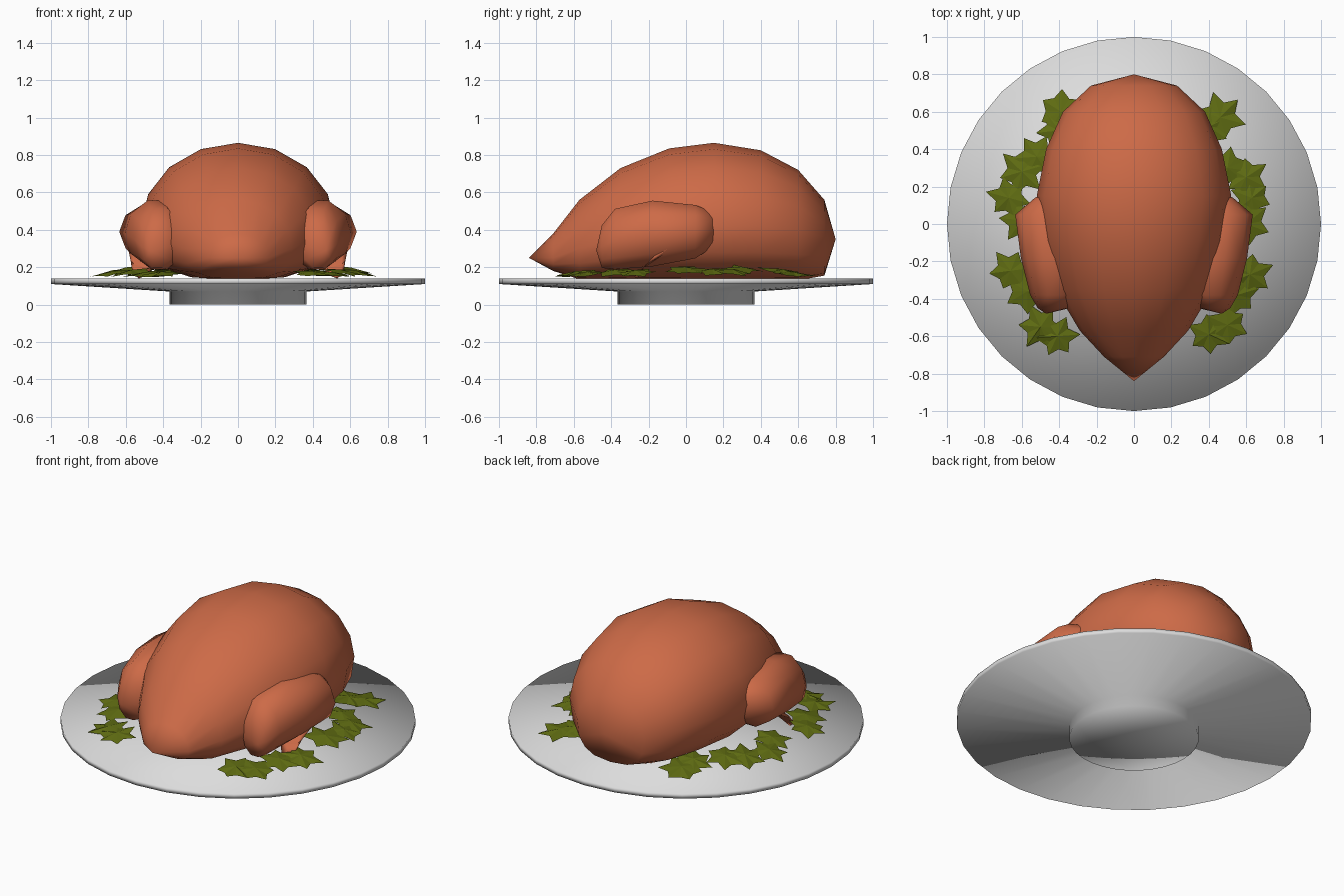
import bpy, bmesh, math, random
from mathutils import Vector

if "Cube" in bpy.data.objects:
    bpy.data.objects.remove(bpy.data.objects["Cube"])
random.seed(4)


def material(name, rgb):
    m = bpy.data.materials.new(name)
    m.use_nodes = True
    m.diffuse_color = (*rgb, 1)
    bsdf = m.node_tree.nodes["Principled BSDF"]
    bsdf.inputs["Base Color"].default_value = (*rgb, 1)
    bsdf.inputs["Roughness"].default_value = 0.8
    return m


ROAST = material("roast skin", (0.61, 0.145, 0.063))
CHINA = material("white china", (0.72, 0.72, 0.72))
GREEN = material("leaf green", (0.115, 0.15, 0.006))


def finish(bm, name, mat, smooth=True, fix=True):
    if fix:
        bmesh.ops.recalc_face_normals(bm, faces=bm.faces)
    me = bpy.data.meshes.new(name)
    bm.to_mesh(me)
    bm.free()
    me.materials.append(mat)
    for p in me.polygons:
        p.use_smooth = smooth
    ob = bpy.data.objects.new(name, me)
    bpy.context.collection.objects.link(ob)
    return ob


def skin(bm, rings, start, end):
    """Join rings of points with quads and close both ends with a point."""
    loops = [[bm.verts.new(p) for p in ring] for ring in rings]
    n = len(loops[0])
    for a, b in zip(loops, loops[1:]):
        for i in range(n):
            j = (i + 1) % n
            bm.faces.new((a[i], a[j], b[j], b[i]))
    for loop, tip in ((loops[0], start), (loops[-1], end)):
        v = bm.verts.new(tip)
        for i in range(n):
            bm.faces.new((loop[i], loop[(i + 1) % n], v))


def circle(n):
    return [(math.cos(2 * math.pi * i / n), math.sin(2 * math.pi * i / n)) for i in range(n)]


# Plate: turned profile of (radius, height)
profile = [(0.365, 0), (0.365, 0.07), (1, 0.11), (1, 0.14)]
bm = bmesh.new()
skin(bm, [[(r * c, r * s, z) for c, s in circle(32)] for r, z in profile],
     (0, 0, 0), (0, 0, 0.135))
finish(bm, "plate", CHINA)

# Body: stations of (y, half width, top, middle, bottom)
stations = [
    (-0.71, 0.16, 0.38, 0.25, 0.18), (-0.57, 0.29, 0.56, 0.30, 0.135),
    (-0.35, 0.42, 0.73, 0.36, 0.13), (-0.09, 0.49, 0.835, 0.41, 0.13),
    (0.15, 0.52, 0.865, 0.42, 0.13), (0.4, 0.47, 0.825, 0.42, 0.13),
    (0.6, 0.38, 0.72, 0.40, 0.13), (0.74, 0.23, 0.56, 0.36, 0.155),
]


def body_ring(y, hw, top, mid, bottom):
    ring = []
    for c, s in circle(16):
        if s >= 0:
            ring.append((hw * c, y, mid + (top - mid) * s))
        else:  # squarer underside where it rests on the plate
            ring.append((hw * math.copysign(abs(c) ** 0.75, c), y,
                         mid - (mid - bottom) * abs(s) ** 0.75))
    return ring


bm = bmesh.new()
skin(bm, [body_ring(*s) for s in stations], (0, -0.84, 0.25), (0, 0.8, 0.35))
finish(bm, "body", ROAST)

# Thighs: stations of (y, centre x, centre z, half width, half height)
thigh = [
    (-0.45, 0.43, 0.31, 0.085, 0.12), (-0.38, 0.42, 0.35, 0.135, 0.17),
    (-0.18, 0.43, 0.38, 0.175, 0.185), (0.05, 0.46, 0.39, 0.175, 0.15),
    (0.14, 0.44, 0.40, 0.09, 0.10),
]
for side, label in ((1, "left"), (-1, "right")):
    bm = bmesh.new()
    skin(bm, [[(side * (x + rx * c), y, z + rz * s) for c, s in circle(10)]
              for y, x, z, rx, rz in thigh],
         (side * 0.47, -0.48, 0.29), (side * 0.4, 0.2, 0.4))
    finish(bm, label + "_thigh", ROAST)

    # Drumstick end tucked down against the plate
    bm = bmesh.new()
    path = [(0.49, -0.08, 0.31, 0.1), (0.5, -0.19, 0.24, 0.075), (0.52, -0.25, 0.175, 0.045)]
    skin(bm, [[(side * (x + r * c), y + r * s * 0.6, z + r * s * 0.6) for c, s in circle(8)]
              for x, y, z, r in path],
         (side * 0.46, 0.0, 0.36), (side * 0.53, -0.26, 0.14))
    finish(bm, label + "_drumstick", ROAST)


# Garnish: jagged, slightly folded leaves that lean on the bird
def leaf(bm, x, y, size, turn):
    def place(r, a, lift=0.0):
        px, py = x + r * math.cos(a), y + r * math.sin(a)
        slope = 0.18 * max(0, 0.78 - math.hypot(px, py))
        return bm.verts.new(Vector((px, py, 0.147 + slope + lift)))
    centre = place(0, 0, 0.02)
    rim = []
    for i in range(12):
        reach = random.uniform(0.85, 1.1) if i % 2 == 0 else 0.62
        rim.append(place(size * reach, turn + i * math.pi / 6, random.uniform(0, 0.01)))
    for i in range(12):
        bm.faces.new((centre, rim[i], rim[(i + 1) % 12]))


spots = [
    (0.4, -0.59), (0.5, -0.54), (0.62, -0.27), (0.55, -0.38), (0.63, 0.14),
    (0.6, 0.25), (0.5, 0.3), (0.46, 0.57), (0.4, 0.52), (0.6, 0.0),
    (-0.41, -0.6), (-0.5, -0.55), (-0.66, -0.25), (-0.57, -0.36), (-0.67, 0.14),
    (-0.6, 0.28), (-0.52, 0.36), (-0.39, 0.6), (-0.4, 0.5), (-0.6, 0.02),
]
bm = bmesh.new()
for x, y in spots:
    leaf(bm, x, y, random.uniform(0.11, 0.135), random.uniform(0, 6))
finish(bm, "garnish_leaves", GREEN, smooth=False, fix=False)
